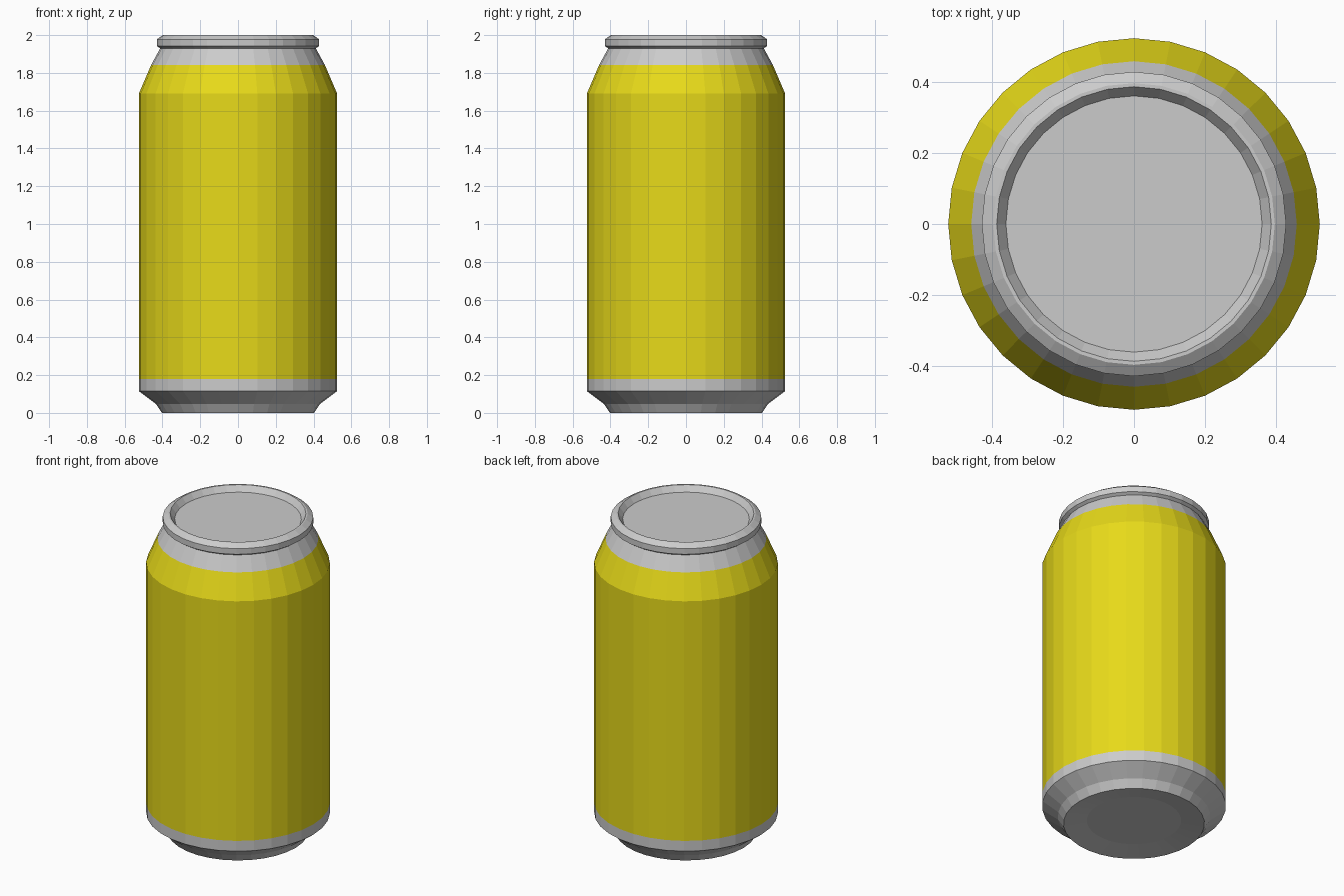
import bpy, bmesh
from math import cos, sin, tau

if "Cube" in bpy.data.objects:
    bpy.data.objects.remove(bpy.data.objects["Cube"])

SIDES = 32


def lathe(name, profile, cap_start=False, cap_end=False, colour=None):
    """Revolve (radius, z) points, listed with the outside on their right, into flat facets."""
    bm = bmesh.new()
    rings = [[bm.verts.new((r * cos(tau * i / SIDES), r * sin(tau * i / SIDES), z))
              for i in range(SIDES)] for r, z in profile]
    for low, high in zip(rings, rings[1:]):
        for i in range(SIDES):
            j = (i + 1) % SIDES
            bm.faces.new((low[i], low[j], high[j], high[i]))
    if cap_start:
        bm.faces.new(rings[0][::-1])
    if cap_end:
        bm.faces.new(rings[-1])
    mesh = bpy.data.meshes.new(name)
    bm.to_mesh(mesh)
    bm.free()
    obj = bpy.data.objects.new(name, mesh)
    bpy.context.collection.objects.link(obj)
    if colour:
        mat = bpy.data.materials.new(name + "_paint")
        mat.diffuse_color = colour
        mat.use_nodes = True
        mat.node_tree.nodes["Principled BSDF"].inputs["Base Color"].default_value = mat.diffuse_color
        mesh.materials.append(mat)
    return obj


# Bare metal base with a slightly recessed underside
lathe("can_base", [(0.27, 0.02), (0.403, 0.0), (0.435, 0.048),
                   (0.525, 0.115), (0.525, 0.18)], cap_start=True)

# Painted wall and lower shoulder
lathe("painted_body", [(0.525, 0.18), (0.525, 1.69), (0.46, 1.842)],
      colour=(0.8, 0.7, 0.01, 1))

# Bare neck, rolled rim and sunken lid
lathe("neck_and_lid", [(0.46, 1.842), (0.412, 1.93), (0.43, 1.942), (0.43, 1.978),
                       (0.398, 2.0), (0.388, 2.0), (0.362, 1.965)], cap_end=True)
